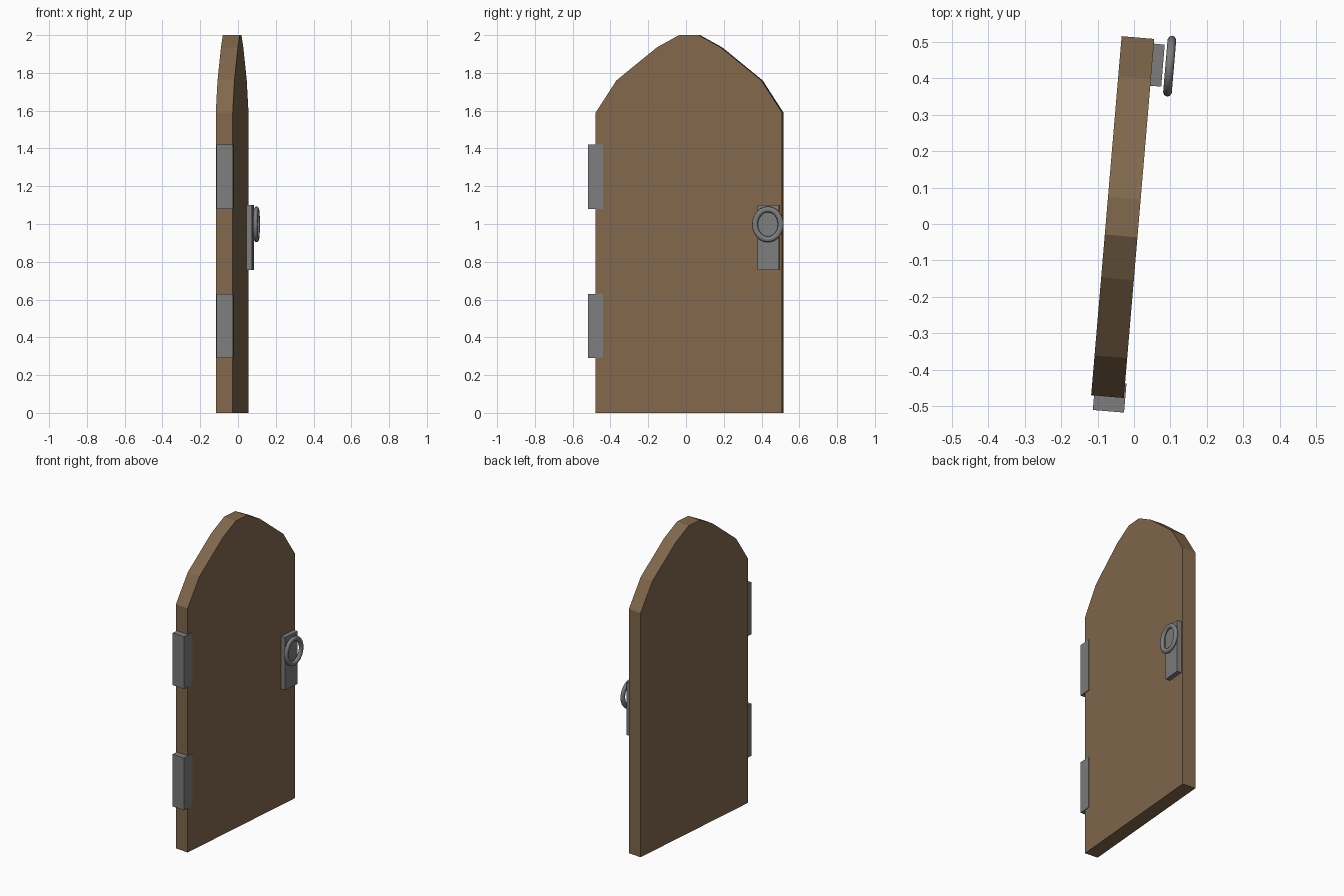
import bpy, bmesh, math
from mathutils import Matrix

if "Cube" in bpy.data.objects:
    bpy.data.objects.remove(bpy.data.objects["Cube"])


def material(name, rgb):
    m = bpy.data.materials.new(name)
    m.diffuse_color = (*rgb, 1)
    m.use_nodes = True
    m.node_tree.nodes["Principled BSDF"].inputs["Base Color"].default_value = m.diffuse_color
    return m


wood = material("brown wood", (0.223, 0.138, 0.074))
iron = material("grey iron", (0.205, 0.205, 0.205))

# The whole door stands slightly ajar: local x = thickness, local y = width
PLACE = Matrix.Translation((-0.031, 0.019, 0)) @ Matrix.Rotation(math.radians(-4.85), 4, 'Z')


def finish(bm, name, mat):
    bmesh.ops.recalc_face_normals(bm, faces=bm.faces)
    me = bpy.data.meshes.new(name)
    bm.to_mesh(me)
    bm.free()
    me.materials.append(mat)
    ob = bpy.data.objects.new(name, me)
    ob.matrix_world = PLACE
    bpy.context.collection.objects.link(ob)
    return ob


def box(name, x, y, z, mat):
    bm = bmesh.new()
    size = [b - a for a, b in (x, y, z)]
    mid = [(a + b) / 2 for a, b in (x, y, z)]
    bmesh.ops.create_cube(bm, size=1, matrix=Matrix.Translation(mid) @ Matrix.Diagonal((*size, 1)))
    return finish(bm, name, mat)


# Door panel: arched profile, mirrored and extruded
half = [(0.495, 0), (0.495, 1.59), (0.385, 1.76), (0.17, 1.935), (0.052, 2.0)]
profile = half + [(-y, z) for y, z in reversed(half)]
bm = bmesh.new()
face = bm.faces.new([bm.verts.new((-0.045, y, z)) for y, z in profile])
ext = bmesh.ops.extrude_face_region(bm, geom=[face], use_keep_orig=True)
bmesh.ops.translate(bm, vec=(0.09, 0, 0),
                    verts=[v for v in ext["geom"] if isinstance(v, bmesh.types.BMVert)])
finish(bm, "door_panel", wood)

# Hinges
for name, z in (("lower_hinge", 0.29), ("upper_hinge", 1.08)):
    box(name, (-0.037, 0.049), (-0.535, -0.455), (z, z + 0.34), iron)

# Handle back plate
box("handle_plate", (0.04, 0.075), (0.366, 0.482), (0.757, 1.10), iron)

# Oval pull ring
N, M = 24, 10
bm = bmesh.new()
rings = []
for i in range(N):
    a = 2 * math.pi * i / N
    row = []
    for j in range(M):
        b = 2 * math.pi * j / M
        t = 0.0155 * math.cos(b)
        row.append(bm.verts.new((0.0935 + 0.0125 * math.sin(b),
                                 0.424 + (0.0685 + t) * math.cos(a),
                                 0.998 + (0.0795 + t) * math.sin(a))))
    rings.append(row)
for i in range(N):
    for j in range(M):
        k, l = (i + 1) % N, (j + 1) % M
        f = bm.faces.new((rings[i][j], rings[k][j], rings[k][l], rings[i][l]))
        f.smooth = True
finish(bm, "pull_ring", iron)
